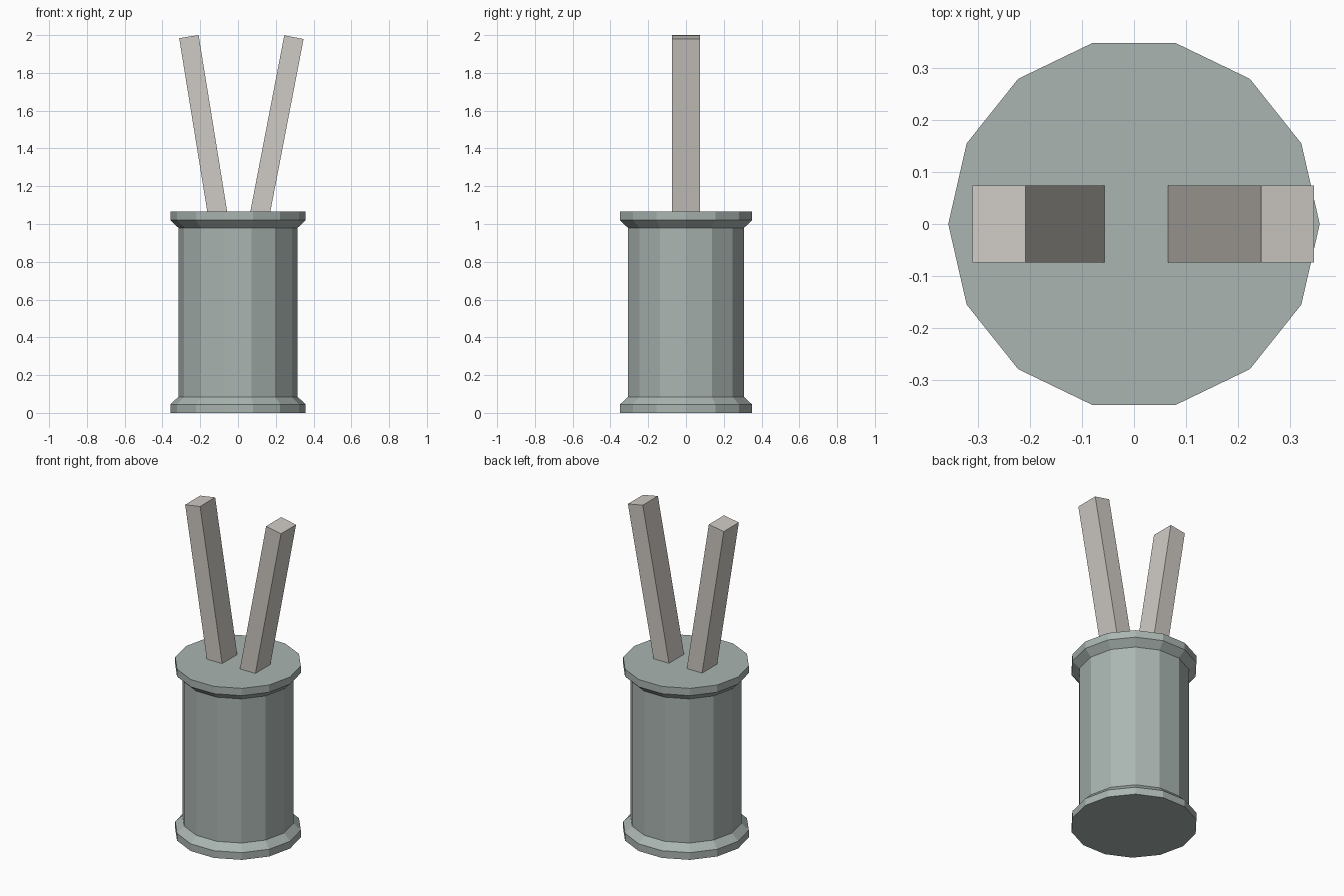
import bpy, bmesh
from math import sin, cos, tan, pi, radians
from mathutils import Matrix, Vector

if "Cube" in bpy.data.objects:
    bpy.data.objects.remove(bpy.data.objects["Cube"])

SIDES = 14


def finish(bm, name):
    bmesh.ops.recalc_face_normals(bm, faces=bm.faces)
    mesh = bpy.data.meshes.new(name)
    bm.to_mesh(mesh)
    bm.free()
    obj = bpy.data.objects.new(name, mesh)
    bpy.context.collection.objects.link(obj)
    return obj


def lathe(name, profile):
    """Closed, flat-shaded solid of revolution from (radius, z) points."""
    bm = bmesh.new()
    rings = [[bm.verts.new((r * cos(2 * pi * i / SIDES), r * sin(2 * pi * i / SIDES), z))
              for i in range(SIDES)] for r, z in profile]
    for low, high in zip(rings, rings[1:]):
        for i in range(SIDES):
            j = (i + 1) % SIDES
            bm.faces.new((low[i], low[j], high[j], high[i]))
    bm.faces.new(rings[0][::-1])
    bm.faces.new(rings[-1])
    return finish(bm, name)


def stick(name, top_x, top_z, lean, width=0.104, depth=0.148, length=0.98):
    """Square bar hanging from its top centre, leaning towards +x by lean degrees."""
    bm = bmesh.new()
    bmesh.ops.create_cube(bm, size=1)
    bmesh.ops.scale(bm, vec=(width, depth, length), verts=bm.verts)
    bmesh.ops.translate(bm, vec=(0, 0, -length / 2), verts=bm.verts)
    bmesh.ops.rotate(bm, matrix=Matrix.Rotation(radians(lean), 3, 'Y'), verts=bm.verts)
    bmesh.ops.translate(bm, vec=(top_x, 0, top_z), verts=bm.verts)
    return finish(bm, name)


# Container with a bevelled rim at both ends
container = lathe("container", [(0.358, 0), (0.358, 0.045), (0.316, 0.085),
                                (0.316, 0.98), (0.358, 1.02), (0.358, 1.065)])

# Two sticks standing in the container, leaning apart
left_stick = stick("left_stick", -0.26, 1.992, -9.2)
right_stick = stick("right_stick", 0.296, 1.989, 10.9)

# Colours
for names, rgb in (((container,), (0.40, 0.46, 0.44)),
                   ((left_stick, right_stick), (0.62, 0.59, 0.55))):
    mat = bpy.data.materials.new(names[0].name + "_colour")
    mat.diffuse_color = (*rgb, 1)
    mat.use_nodes = True
    mat.node_tree.nodes["Principled BSDF"].inputs["Base Color"].default_value = mat.diffuse_color
    for obj in names:
        obj.data.materials.append(mat)
